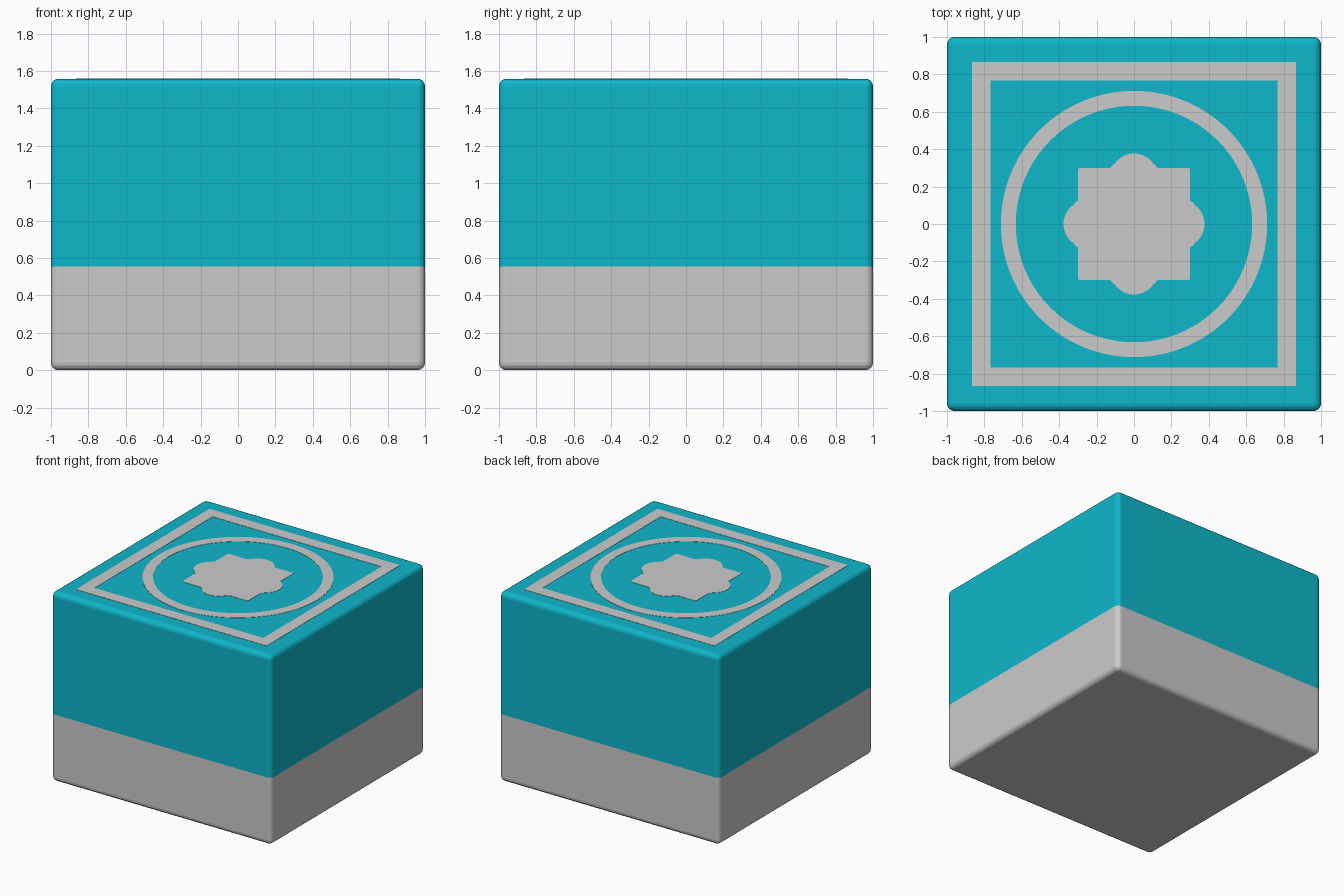
import bpy, bmesh, math
from mathutils import Vector

if "Cube" in bpy.data.objects:
    bpy.data.objects.remove(bpy.data.objects["Cube"])

H = 1.56        # total height
BODY = 1.558    # body height under the thin top inlays
SPLIT = 0.555   # colour change height


def material(name, rgb):
    m = bpy.data.materials.new(name)
    m.diffuse_color = (*rgb, 1)
    m.use_nodes = True
    m.node_tree.nodes["Principled BSDF"].inputs["Base Color"].default_value = m.diffuse_color
    return m


teal = material("teal", (0.0045, 0.475, 0.60))
grey = material("light grey", (0.60, 0.60, 0.60))


def finish(name, bm, mats):
    bmesh.ops.recalc_face_normals(bm, faces=bm.faces[:])
    me = bpy.data.meshes.new(name)
    bm.to_mesh(me)
    bm.free()
    for m in mats:
        me.materials.append(m)
    ob = bpy.data.objects.new(name, me)
    bpy.context.collection.objects.link(ob)
    return ob


# Body: rounded box, grey below the split and teal above
bm = bmesh.new()
bmesh.ops.create_cube(bm, size=1)
for v in bm.verts:
    v.co = Vector((v.co.x * 2, v.co.y * 2, (v.co.z + 0.5) * BODY))
bmesh.ops.bevel(bm, geom=bm.edges[:], offset=0.04, segments=4, profile=0.5, affect='EDGES')
bmesh.ops.bisect_plane(bm, geom=bm.verts[:] + bm.edges[:] + bm.faces[:],
                       plane_co=(0, 0, SPLIT), plane_no=(0, 0, 1))
for f in bm.faces:
    f.material_index = int(f.calc_center_median().z < SPLIT)
finish("box_body", bm, [teal, grey])


def plate(name, outer, inner=None):
    """Thin grey inlay from an outline, or a band between two outlines."""
    bm = bmesh.new()
    o = [bm.verts.new((x, y, BODY - 0.003)) for x, y in outer]
    if inner:
        i = [bm.verts.new((x, y, BODY - 0.003)) for x, y in inner]
        n = len(o)
        for k in range(n):
            j = (k + 1) % n
            bm.faces.new((o[k], o[j], i[j], i[k]))
    else:
        bm.faces.new(o)
    r = bmesh.ops.extrude_face_region(bm, geom=bm.faces[:])
    for v in r["geom"]:
        if isinstance(v, bmesh.types.BMVert):
            v.co.z = H
    return finish(name, bm, [grey])


def square(s):
    return [(s, s), (-s, s), (-s, -s), (s, -s)]


def circle(r, n=96):
    return [(r * math.cos(2 * math.pi * k / n), r * math.sin(2 * math.pi * k / n)) for k in range(n)]


# Square frame and round ring on top
plate("top_square_frame", square(0.867), square(0.767))
plate("top_ring", circle(0.712), circle(0.632))

# Rosette: square with a rounded lobe on each side
side = [(0.3, -0.29), (0.3, -0.125), (0.309, -0.12), (0.32, -0.108)]
for k in range(-8, 9):
    a = math.radians(56) * k / 8
    side.append((0.252 + 0.125 * math.cos(a), 0.125 * math.sin(a)))
side += [(0.32, 0.108), (0.309, 0.12), (0.3, 0.125), (0.3, 0.29), (0.297, 0.297)]
rosette = []
for q in range(4):
    c, s = ((1, 0), (0, 1), (-1, 0), (0, -1))[q]
    rosette += [(x * c - y * s, x * s + y * c) for x, y in side]
plate("top_rosette", rosette)
